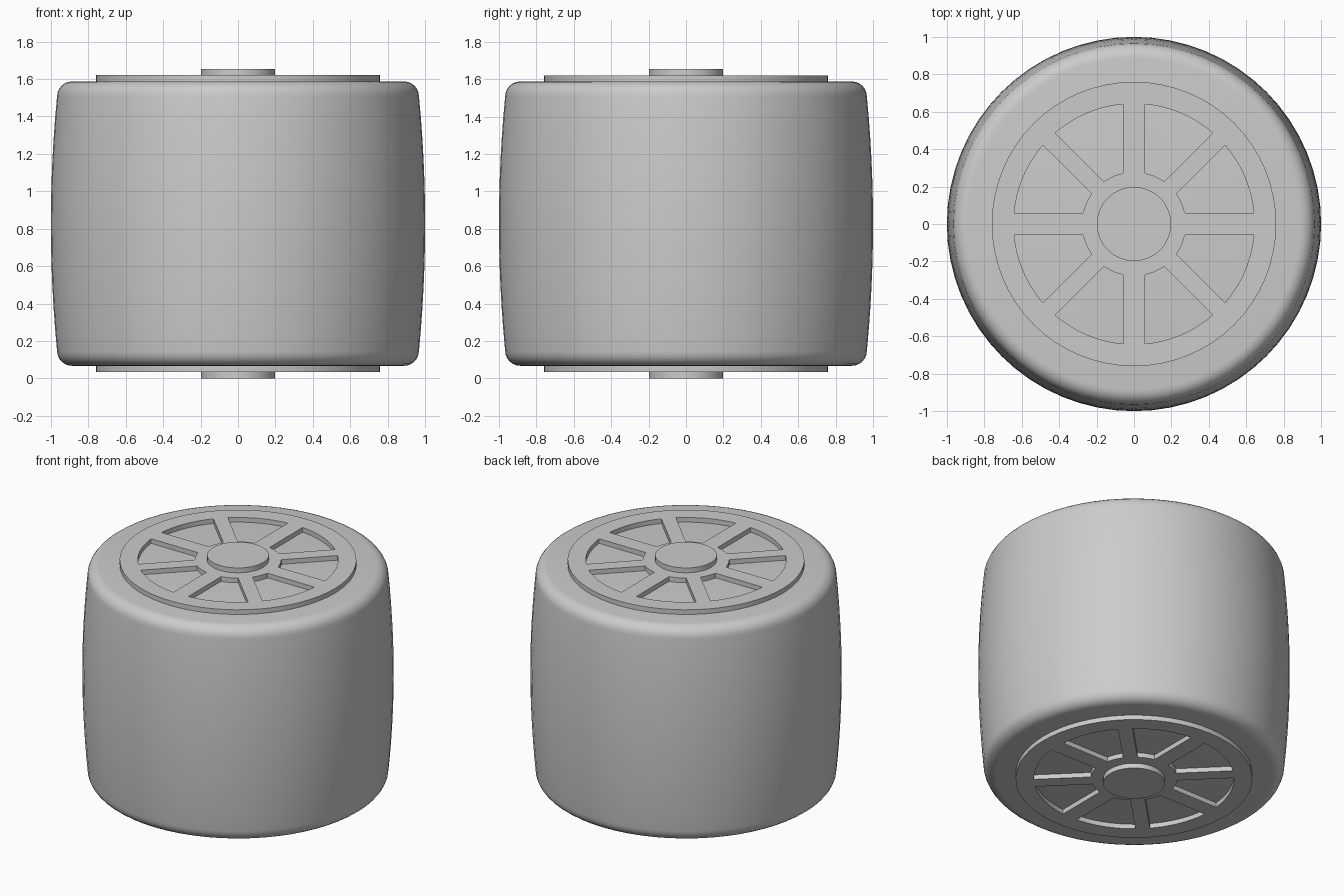
import bpy, bmesh
from math import sin, cos, pi, asin

cube = bpy.data.objects.get("Cube")
if cube:
    bpy.data.objects.remove(cube, do_unlink=True)

HEIGHT = 1.655
MID = HEIGHT / 2

grey = bpy.data.materials.new("plain grey")
grey.use_nodes = True
colour = (0.6, 0.6, 0.6, 1)
grey.diffuse_color = colour
grey.node_tree.nodes["Principled BSDF"].inputs["Base Color"].default_value = colour


def finish(bm, name):
    bmesh.ops.recalc_face_normals(bm, faces=bm.faces[:])
    mesh = bpy.data.meshes.new(name)
    bm.to_mesh(mesh)
    bm.free()
    mesh.materials.append(grey)
    ob = bpy.data.objects.new(name, mesh)
    bpy.context.collection.objects.link(ob)
    bpy.ops.object.select_all(action="DESELECT")
    ob.select_set(True)
    bpy.context.view_layer.objects.active = ob
    bpy.ops.object.shade_smooth_by_angle(angle=pi / 6)
    return ob


def lathe(name, profile, sides):
    """Revolve (radius, z) points around z and close both ends."""
    bm = bmesh.new()
    rings = [[bm.verts.new((r * cos(2 * pi * i / sides), r * sin(2 * pi * i / sides), z))
              for i in range(sides)] for r, z in profile]
    for a, b in zip(rings, rings[1:]):
        for i in range(sides):
            j = (i + 1) % sides
            bm.faces.new((a[i], a[j], b[j], b[i]))
    bm.faces.new(rings[0])
    bm.faces.new(rings[-1])
    return finish(bm, name)


def arc(radius, start, end, steps):
    return [(radius * cos(start + (end - start) * i / steps),
             radius * sin(start + (end - start) * i / steps)) for i in range(steps + 1)]


def spoked_disc(name, z0, z1):
    """Disc with eight wedge openings between straight spokes."""
    loops = [arc(0.76, 0, 2 * pi, 64)[:-1]]
    inner, outer = 0.278, 0.643
    for k in range(8):
        a, b = k * pi / 4, (k + 1) * pi / 4
        # square-on spokes are slightly wider than diagonal ones
        wa, wb = (0.058, 0.047) if k % 2 == 0 else (0.047, 0.058)
        loops.append(arc(outer, a + asin(wa / outer), b - asin(wb / outer), 8)
                     + arc(inner, b - asin(wb / inner), a + asin(wa / inner), 4))
    bm = bmesh.new()
    for loop in loops:
        vs = [bm.verts.new((x, y, z0)) for x, y in loop]
        for i, v in enumerate(vs):
            bm.edges.new((v, vs[(i + 1) % len(vs)]))
    bmesh.ops.triangle_fill(bm, use_beauty=True, edges=bm.edges[:])
    ext = bmesh.ops.extrude_face_region(bm, geom=bm.faces[:], use_keep_orig=True)
    top = [g for g in ext["geom"] if isinstance(g, bmesh.types.BMVert)]
    bmesh.ops.translate(bm, verts=top, vec=(0, 0, z1 - z0))
    return finish(bm, name)


# Barrel-shaped tyre with rounded shoulders
half = 0.76
side = [(1 - 0.033 * (t / 6) ** 2, 0.68 * t / 6) for t in range(7)]
shoulder = [(0.887 + 0.08 * cos(a * pi / 12), 0.68 + 0.08 * sin(a * pi / 12))
            for a in range(1, 7)]
upper = side + shoulder
lower = [(r, -z) for r, z in reversed(upper[1:])]
lathe("tyre", [(r, MID + z) for r, z in lower + upper], 64)

# Spoked discs and round hub caps on both ends
for end, s in (("top", 1), ("bottom", -1)):
    spoked_disc(end + "_spoked_disc", MID + s * (half - 0.01), MID + s * 0.793)
    lathe(end + "_hub_cap", [(0.198, MID + s * (half - 0.01)), (0.198, MID + s * MID)], 48)
